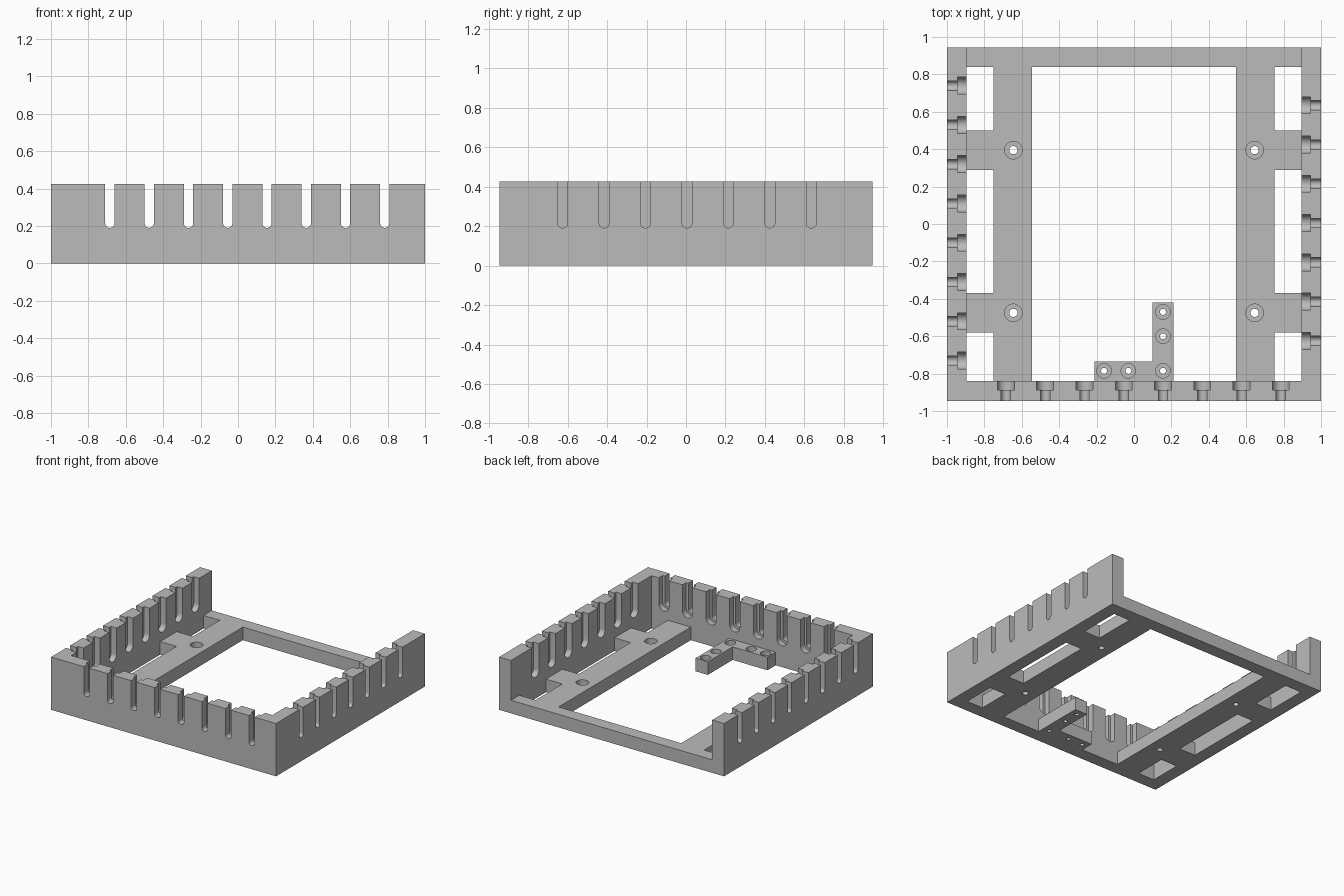
import bpy, bmesh
from math import pi, cos, sin
from mathutils import Matrix, Vector

if "Cube" in bpy.data.objects:
    bpy.data.objects.remove(bpy.data.objects["Cube"], do_unlink=True)

W, D, H = 1.0, 0.945, 0.425      # half width, half depth, wall height
T = 0.105                        # wall and floor thickness
IX, IY = W - T, D - T            # inner faces of the walls
PITCH = 0.21
EDGE = 0.1                       # overshoot of cutters


def prism(bm, outline, frame, depth):
    """Extrude a closed 2D outline along the third axis of the frame."""
    bottom = [bm.verts.new(frame @ Vector((u, v, 0))) for u, v in outline]
    top = [bm.verts.new(frame @ Vector((u, v, depth))) for u, v in outline]
    bm.faces.new(bottom)
    bm.faces.new(top)
    n = len(outline)
    for i in range(n):
        j = (i + 1) % n
        bm.faces.new((bottom[i], bottom[j], top[j], top[i]))


def rect(x0, x1, y0, y1):
    return [(x0, y0), (x1, y0), (x1, y1), (x0, y1)]


def circle(x, y, r, n=32):
    return [(x + r * cos(2 * pi * i / n), y + r * sin(2 * pi * i / n)) for i in range(n)]


def u_slot(r, n=16):
    arc = [(-r * cos(pi * i / n), -r * sin(pi * i / n)) for i in range(n + 1)]
    return arc + [(r, H), (-r, H)]


def make_object(name, bm):
    bmesh.ops.recalc_face_normals(bm, faces=bm.faces)
    mesh = bpy.data.meshes.new(name)
    bm.to_mesh(mesh)
    bm.free()
    obj = bpy.data.objects.new(name, mesh)
    bpy.context.collection.objects.link(obj)
    return obj


def flat(shapes, z0, z1):
    """Upright prisms between two heights."""
    bm = bmesh.new()
    for outline in shapes:
        prism(bm, outline, Matrix.Translation((0, 0, z0)), z1 - z0)
    return bm


def cut(body, bm):
    cutter = make_object("cutter", bm)
    cutter.hide_render = True
    mod = body.modifiers.new("cut", "BOOLEAN")
    mod.operation, mod.solver, mod.object = "DIFFERENCE", "EXACT", cutter
    bpy.context.view_layer.objects.active = body
    bpy.ops.object.modifier_apply(modifier=mod.name)
    bpy.data.objects.remove(cutter, do_unlink=True)


# Solid block, hollowed to a floor with three walls
frame = make_object("slotted_frame", flat([rect(-W, W, -D, D)], 0, H))
cut(frame, flat([rect(-IX, IX, -IY, D + EDGE)], T, H + EDGE))

# Floor openings: the centre leaves an L bracket on the front wall
centre = [(-0.545, -IY), (-0.21, -IY), (-0.21, -0.735), (0.1, -0.735), (0.1, -0.42),
          (0.21, -0.42), (0.21, -IY), (0.545, -IY), (0.545, IY), (-0.545, IY)]
windows = []
for y0, y1 in ((-IY, -0.58), (-0.37, 0.29), (0.5, IY)):
    windows += [rect(0.75, IX, y0, y1), rect(-IX, -0.75, y0, y1)]
cut(frame, flat([centre] + windows, -EDGE, T + EDGE))

# Wall slots: outward direction, wall distance, first position, count
walls = [((0, -1, 0), IY, -0.685, 8),
         ((1, 0, 0), IX, -0.625, 7),
         ((-1, 0, 0), IX, -0.73, 8)]


def slots(radius, reach):
    bm = bmesh.new()
    for direction, dist, first, count in walls:
        out = Vector(direction)
        along = Vector((abs(out.y), abs(out.x), 0))
        for i in range(count):
            pos = out * (dist - 0.03) + along * (first + i * PITCH) + Vector((0, 0, 0.215))
            m = Matrix((along, (0, 0, 1), out)).transposed().to_4x4()
            prism(bm, u_slot(radius), Matrix.Translation(pos) @ m, reach + 0.03)
    return bm


cut(frame, slots(0.025, T + EDGE))
cut(frame, slots(0.045, 0.048))

# Counterbored screw holes in the rails and the bracket
rail = [(x, y) for x in (-0.645, 0.645) for y in (-0.475, 0.395)]
bracket = [(-0.16, -0.785), (-0.03, -0.785), (0.155, -0.785), (0.155, -0.6), (0.155, -0.47)]
for points, bore, head in ((rail, 0.022, 0.047), (bracket, 0.016, 0.039)):
    cut(frame, flat([circle(x, y, bore) for x, y in points], -EDGE, T + 0.01))
    cut(frame, flat([circle(x, y, head) for x, y in points], T / 2, T + 0.01))

# Plain grey finish
grey = bpy.data.materials.new("plain_grey")
grey.use_nodes = True
colour = (0.5, 0.5, 0.5, 1)
grey.diffuse_color = colour
grey.node_tree.nodes["Principled BSDF"].inputs["Base Color"].default_value = colour
frame.data.materials.clear()
frame.data.materials.append(grey)
for face in frame.data.polygons:
    face.material_index = 0

bpy.ops.object.select_all(action="DESELECT")
frame.select_set(True)
bpy.context.view_layer.objects.active = frame
bpy.ops.object.shade_smooth_by_angle(angle=pi / 6)
